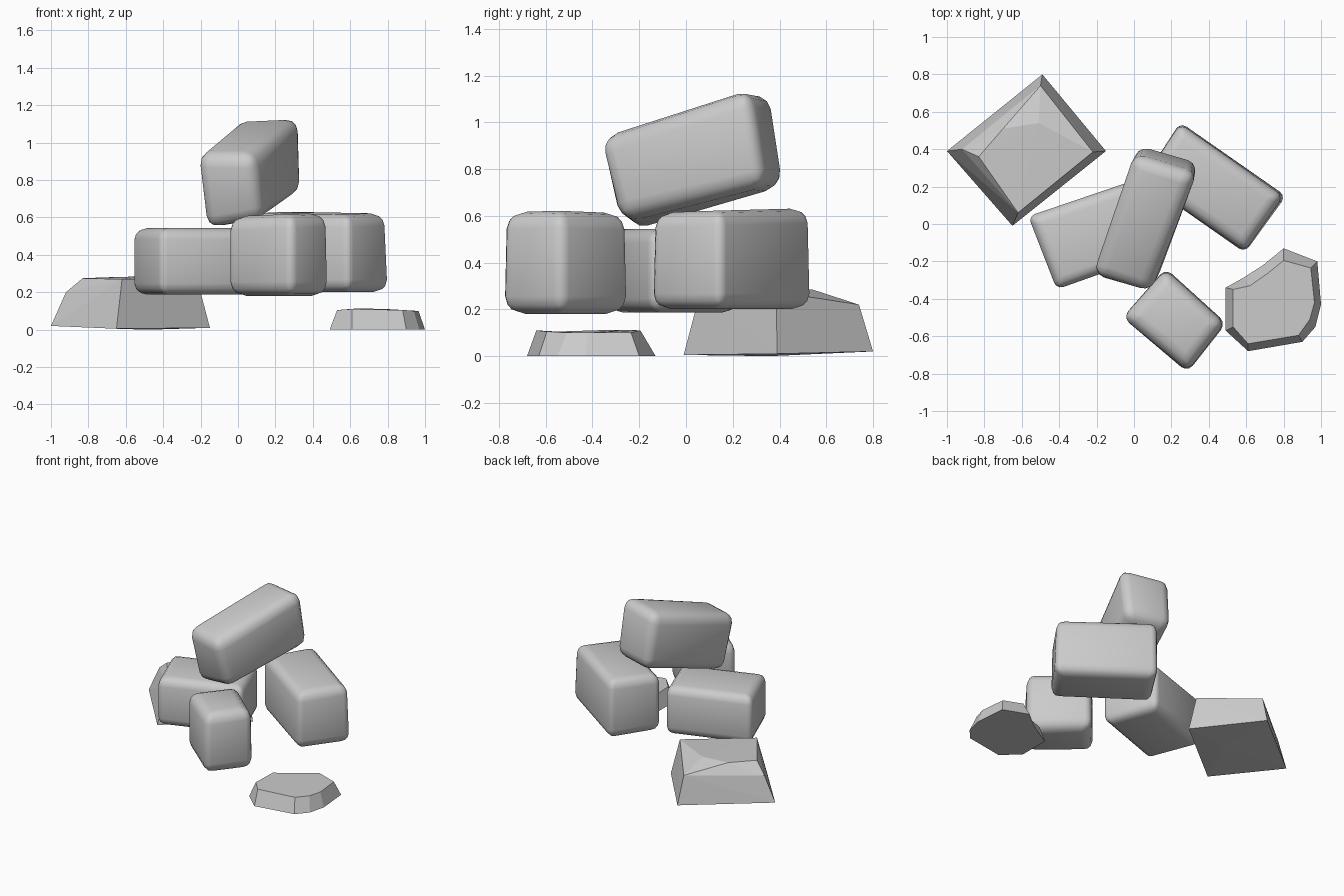
import bpy, bmesh
from mathutils import Vector

if "Cube" in bpy.data.objects:
    bpy.data.objects.remove(bpy.data.objects["Cube"])


def finish(bm, name):
    bmesh.ops.recalc_face_normals(bm, faces=bm.faces[:])
    me = bpy.data.meshes.new(name)
    bm.to_mesh(me)
    bm.free()
    ob = bpy.data.objects.new(name, me)
    bpy.context.collection.objects.link(ob)
    return ob


def loft(bm, lower, upper):
    lo = [bm.verts.new(p) for p in lower]
    up = [bm.verts.new(p) for p in upper]
    n = len(lo)
    bm.faces.new(lo[::-1])
    bm.faces.new(up)
    sides = [bm.faces.new((lo[i], lo[(i + 1) % n], up[(i + 1) % n], up[i])) for i in range(n)]
    return lo, up, sides


def boulder(name, lower, upper, width, upright=0.6, grow=1.03):
    """Worn block from eight corners: soft rims, tighter upright edges, rounded shading."""
    bm = bmesh.new()
    mid = sum((Vector(p) for p in lower + upper), Vector()) / 8
    swell = lambda p: mid + (Vector(p) - mid) * grow
    lo, up, _ = loft(bm, [swell(p) for p in lower], [swell(p) for p in upper])
    weight = bm.edges.layers.float.new("bevel_weight_edge")
    for e in bm.edges:
        across = (e.verts[0] in lo) != (e.verts[1] in lo)
        e[weight] = upright if across else 1.0
    ob = finish(bm, name)
    bev = ob.modifiers.new("worn_edges", "BEVEL")
    bev.limit_method = 'WEIGHT'
    bev.width = width
    bev.segments = 3
    for p in ob.data.polygons:
        p.use_smooth = True
    return ob


def at(points, z):
    return [(x, y, z) for x, y in points]


# Left block of the middle layer
a = [(-0.56, 0.04), (-0.41, -0.345), (0.14, -0.15), (0.0, 0.23)]
boulder("left_boulder", at(a, 0.19), at(a, 0.54), 0.06, grow=1.015)

# Front block of the middle layer
b = [(-0.055, -0.50), (0.285, -0.79), (0.49, -0.53), (0.17, -0.24)]
boulder("front_boulder", at(b, 0.185),
        [(-0.055, -0.50, 0.60), (0.285, -0.78, 0.615), (0.48, -0.53, 0.62), (0.17, -0.25, 0.61)],
        0.075, grow=1.02)

# Right block of the middle layer
c = [(0.05, 0.23), (0.59, -0.15), (0.81, 0.15), (0.25, 0.54)]
boulder("right_boulder", at(c, 0.205),
        [(0.05, 0.23, 0.62), (0.59, -0.14, 0.61), (0.79, 0.15, 0.62), (0.25, 0.53, 0.63)],
        0.065, grow=1.015)

# Tilted block on top
boulder("top_boulder",
        [(-0.17, -0.21, 0.53), (0.13, -0.28, 0.59), (0.34, 0.33, 0.73), (0.03, 0.42, 0.73)],
        [(-0.22, -0.27, 0.94), (0.08, -0.37, 0.93), (0.33, 0.26, 1.14), (0.0, 0.36, 1.12)],
        0.075, upright=0.8, grow=1.025)

# Large sharp-edged base slab
bm = bmesh.new()
for p in [(-0.49, 0.80, 0.02), (-1.0, 0.39, 0.02), (-0.65, -0.01, 0.005), (-0.15, 0.39, 0.01),
          (-0.48, 0.36, 0.0), (-0.50, 0.74, 0.22), (-0.92, 0.40, 0.20), (-0.83, 0.36, 0.275),
          (-0.62, 0.06, 0.27), (-0.22, 0.385, 0.275), (-0.51, 0.54, 0.285), (-0.70, 0.51, 0.28)]:
    bm.verts.new(p)
bmesh.ops.convex_hull(bm, input=bm.verts[:])
finish(bm, "large_base_slab")

# Small flat slab with a notched outline
outer = [(0.49, -0.34), (0.49, -0.57), (0.61, -0.68), (0.90, -0.63), (0.97, -0.55), (1.0, -0.43),
         (0.98, -0.20), (0.80, -0.13), (0.69, -0.22), (0.58, -0.29)]
inner = [(0.53, -0.35, 0.10), (0.53, -0.55, 0.105), (0.61, -0.64, 0.11), (0.88, -0.595, 0.105),
         (0.94, -0.51, 0.10), (0.965, -0.42, 0.10), (0.945, -0.235, 0.10), (0.80, -0.195, 0.11),
         (0.72, -0.26, 0.112), (0.62, -0.33, 0.112)]
bm = bmesh.new()
loft(bm, at(outer, 0.0), inner)
finish(bm, "small_flat_slab")
